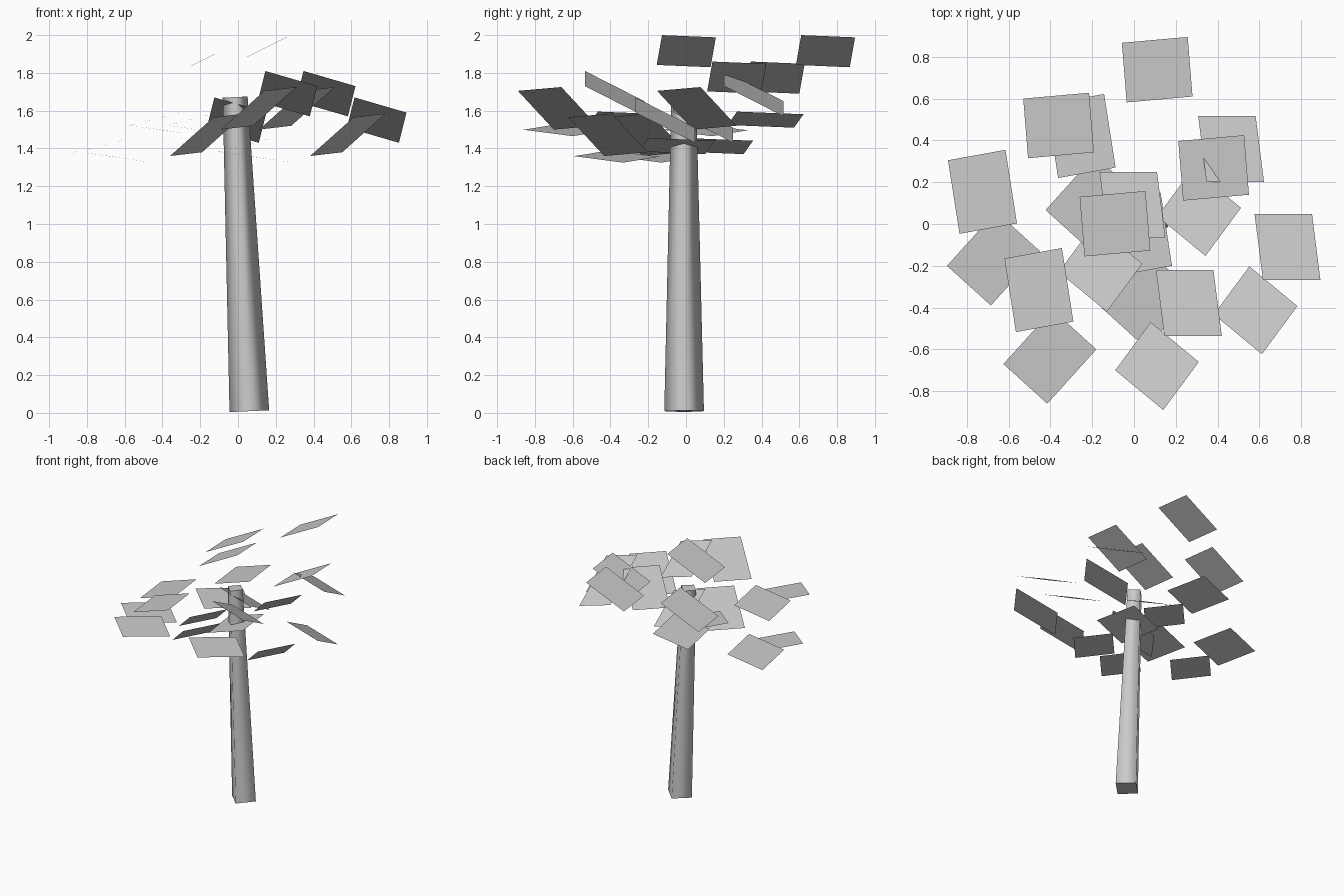
import bpy
import bmesh
from math import cos, sin, pi
from mathutils import Vector

cube = bpy.data.objects.get("Cube")
if cube:
    bpy.data.objects.remove(cube, do_unlink=True)

grey = bpy.data.materials.new("plain_grey")
grey.use_nodes = True
colour = (0.6, 0.6, 0.6, 1)
grey.diffuse_color = colour
grey.node_tree.nodes["Principled BSDF"].inputs["Base Color"].default_value = colour


def finish(bm, name):
    mesh = bpy.data.meshes.new(name)
    bm.to_mesh(mesh)
    bm.free()
    mesh.materials.append(grey)
    obj = bpy.data.objects.new(name, mesh)
    bpy.context.collection.objects.link(obj)
    return obj


# Leaning, tapered four-sided trunk with softened sides and flat caps
def build_trunk(base, top, base_radius, top_radius, sides=4):
    bm = bmesh.new()
    side = Vector((0, 1, 0))
    across = side.cross(top - base).normalized()
    rings = []
    for centre, radius in ((base, base_radius), (top, top_radius)):
        angles = [2 * pi * i / sides for i in range(sides)]
        rings.append([bm.verts.new(centre + radius * (across * cos(a) + side * sin(a)))
                      for a in angles])
    low, high = rings
    for i in range(sides):
        j = (i + 1) % sides
        bm.faces.new((low[i], low[j], high[j], high[i])).smooth = True
    for cap in (bm.faces.new(low[::-1]), bm.faces.new(high)):
        for edge in cap.edges:
            edge.smooth = False
    return finish(bm, "trunk")


# Four parallel leaf cards on a two-by-two lattice, alternating in height
STEP_A = Vector((0.472, 0.267, -0.14))
STEP_B = Vector((-0.27, 0.47, -0.14))


def build_leaves(name, corner, u, v):
    bm = bmesh.new()
    corner, u, v = Vector(corner), Vector(u), Vector(v)
    for i in range(2):
        for j in range(2):
            start = corner + i * STEP_A + j * STEP_B
            if i and j:
                start.z = corner.z
            points = (start, start + u, start + u + v, start + v)
            face = bm.faces.new([bm.verts.new(p) for p in points])
            face.normal_update()
            if face.normal.z < 0:
                face.normal_flip()
    return finish(bm, name)


build_trunk(Vector((0.06, -0.01, 0.009)), Vector((-0.015, -0.012, 1.672)), 0.105, 0.066)

# Corner and two edge directions of the first card in each group
build_leaves("crown_leaves", (-0.26, 0.13, 1.83), (0.315, 0.028, 0.158), (0.023, -0.285, 0.012))
build_leaves("left_leaves", (0.105, -0.22, 1.65), (0.275, 0, -0.08), (0.04, -0.315, 0.16))
build_leaves("right_leaves", (-0.62, -0.165, 1.51), (0.275, 0.05, 0.071), (0.055, -0.352, 0.014))
build_leaves("front_left_leaves", (-0.09, -0.70, 1.50), (0.23, -0.19, 0.205), (0.17, 0.23, 0.02))
build_leaves("front_right_leaves", (-0.625, -0.67, 1.53), (0.21, -0.19, -0.031), (0.235, 0.26, -0.034))
